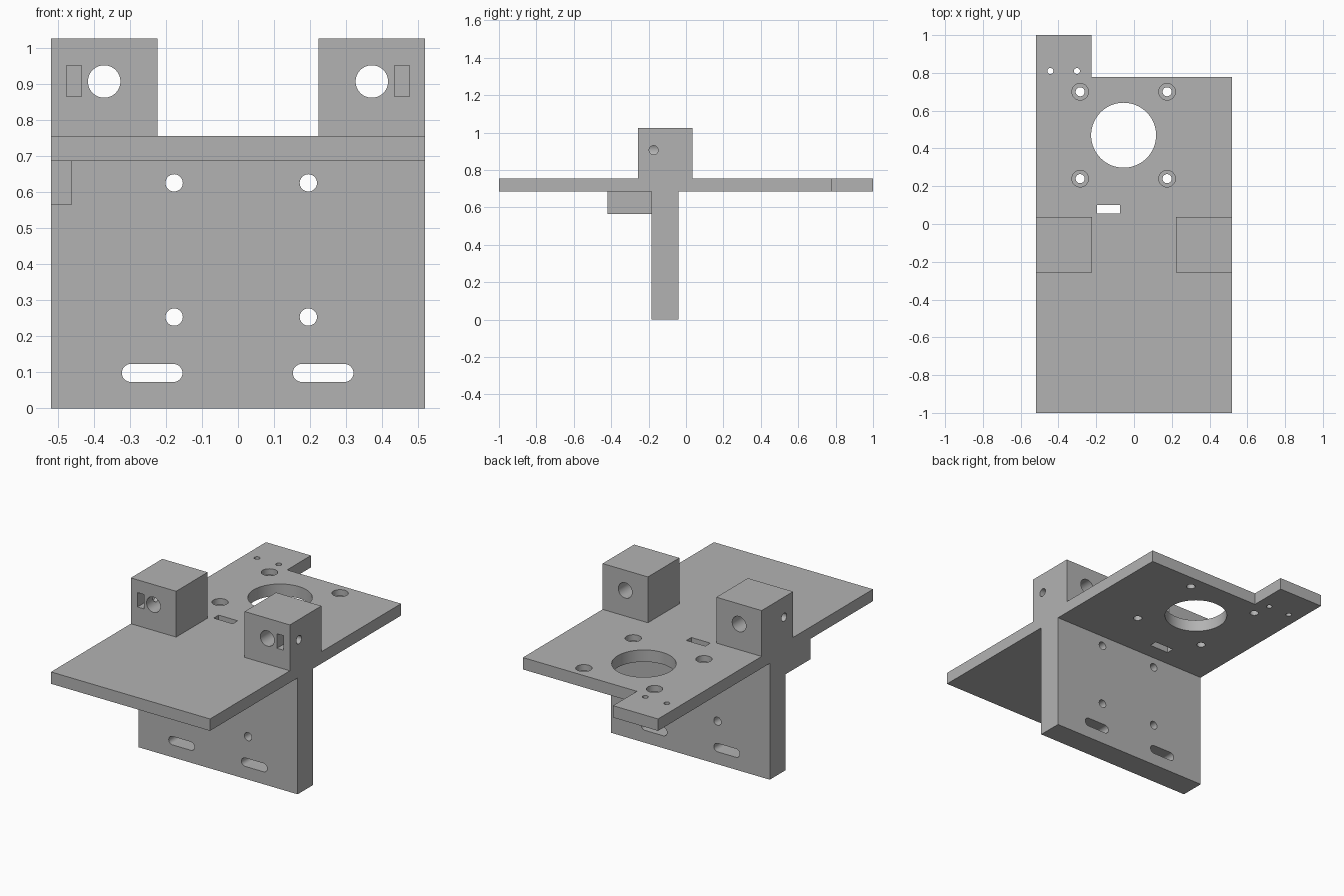
import bpy, bmesh, math
from mathutils import Matrix, Vector

if "Cube" in bpy.data.objects:
    bpy.data.objects.remove(bpy.data.objects["Cube"])

grey = bpy.data.materials.new("plain grey")
grey.diffuse_color = (0.45, 0.45, 0.45, 1)
grey.use_nodes = True
grey.node_tree.nodes["Principled BSDF"].inputs["Base Color"].default_value = grey.diffuse_color


def add_object(name, bm):
    mesh = bpy.data.meshes.new(name)
    bm.to_mesh(mesh)
    bm.free()
    mesh.materials.append(grey)
    obj = bpy.data.objects.new(name, mesh)
    bpy.context.collection.objects.link(obj)
    return obj


def box(name, x0, x1, y0, y1, z0, z1):
    bm = bmesh.new()
    size = Matrix.Diagonal((x1 - x0, y1 - y0, z1 - z0, 1))
    mid = Matrix.Translation(((x0 + x1) / 2, (y0 + y1) / 2, (z0 + z1) / 2))
    bmesh.ops.create_cube(bm, size=1, matrix=mid @ size)
    return add_object(name, bm)


def rod(name, start, end, radius, sides=48):
    a, b = Vector(start), Vector(end)
    bm = bmesh.new()
    turn = (b - a).to_track_quat('Z', 'Y').to_matrix().to_4x4()
    bmesh.ops.create_cone(bm, cap_ends=True, segments=sides, radius1=radius, radius2=radius,
                          depth=(b - a).length, matrix=Matrix.Translation((a + b) / 2) @ turn)
    return add_object(name, bm)


def combine(target, tool, operation):
    mod = target.modifiers.new(operation, 'BOOLEAN')
    mod.operation, mod.solver, mod.object = operation, 'EXACT', tool
    bpy.context.view_layer.objects.active = target
    bpy.ops.object.modifier_apply(modifier=mod.name)
    bpy.data.objects.remove(tool)


W, BOTTOM, TOP = 0.518, 0.685, 0.755

# horizontal plate with its rear tab, cut from one L-shaped outline
outline = [(-W, -1), (W, -1), (W, 0.778), (-0.225, 0.778), (-0.225, 1), (-W, 1)]
bm = bmesh.new()
face = bm.faces.new([bm.verts.new((x, y, BOTTOM)) for x, y in outline])
grown = bmesh.ops.extrude_face_region(bm, geom=[face])
bmesh.ops.translate(bm, vec=(0, 0, TOP - BOTTOM),
                    verts=[v for v in grown["geom"] if isinstance(v, bmesh.types.BMVert)])
bmesh.ops.recalc_face_normals(bm, faces=bm.faces)
bracket = add_object("carriage_bracket", bm)

# upright wall, small side rib and the two rod blocks
combine(bracket, box("wall", -W, W, -0.185, -0.04, 0, 0.72), 'UNION')
combine(bracket, box("side_rib", -W, -0.46, -0.42, -0.11, 0.565, 0.72), 'UNION')
combine(bracket, box("left_block", -W, -0.223, -0.257, 0.036, 0.72, 1.025), 'UNION')
combine(bracket, box("right_block", 0.223, W, -0.257, 0.036, 0.72, 1.025), 'UNION')

cutters = []

# rod bore, blind nut pocket and side screw hole in each block
for s in (-1, 1):
    x0, x1 = sorted((s * 0.434, s * 0.475))
    cutters += [rod("rod_bore", (s * 0.371, -0.4, 0.906), (s * 0.371, 0.2, 0.906), 0.045),
                box("nut_pocket", x0, x1, -0.3, -0.13, 0.865, 0.95),
                rod("side_screw", (s * 0.371, -0.173, 0.906), (s * 0.6, -0.173, 0.906), 0.024, 32)]

# wall screw holes
for x in (-0.177, 0.195):
    for z in (0.253, 0.625):
        cutters.append(rod("wall_screw", (x, -0.3, z), (x, 0.1, z), 0.024, 32))

# rounded wall slots
for x0, x1 in ((-0.322, -0.154), (0.152, 0.32)):
    r, z = 0.025, 0.098
    slot = box("wall_slot", x0 + r, x1 - r, -0.3, 0.1, z - r, z + r)
    for x in (x0 + r, x1 - r):
        combine(slot, rod("slot_end", (x, -0.3, z), (x, 0.1, z), r, 32), 'UNION')
    cutters.append(slot)

# large motor opening with four counterbored screw holes
cutters.append(rod("motor_opening", (-0.055, 0.47, 0.6), (-0.055, 0.47, 0.8), 0.172, 64))
for x in (-0.285, 0.175):
    for y in (0.24, 0.70):
        cutters += [rod("motor_screw", (x, y, 0.6), (x, y, 0.8), 0.024, 32),
                    rod("counterbore", (x, y, 0.72), (x, y, 0.8), 0.044, 32)]

# tab pin holes and the small rectangular slot
for x in (-0.443, -0.302):
    cutters.append(rod("tab_hole", (x, 0.81, 0.6), (x, 0.81, 0.8), 0.016, 24))
cutters.append(box("plate_slot", -0.197, -0.073, 0.055, 0.101, 0.6, 0.8))

for cutter in cutters:
    combine(bracket, cutter, 'DIFFERENCE')

# smooth bores, sharp edges elsewhere
bpy.ops.object.select_all(action='DESELECT')
bracket.select_set(True)
bpy.context.view_layer.objects.active = bracket
bpy.ops.object.shade_smooth_by_angle(angle=math.radians(30))
